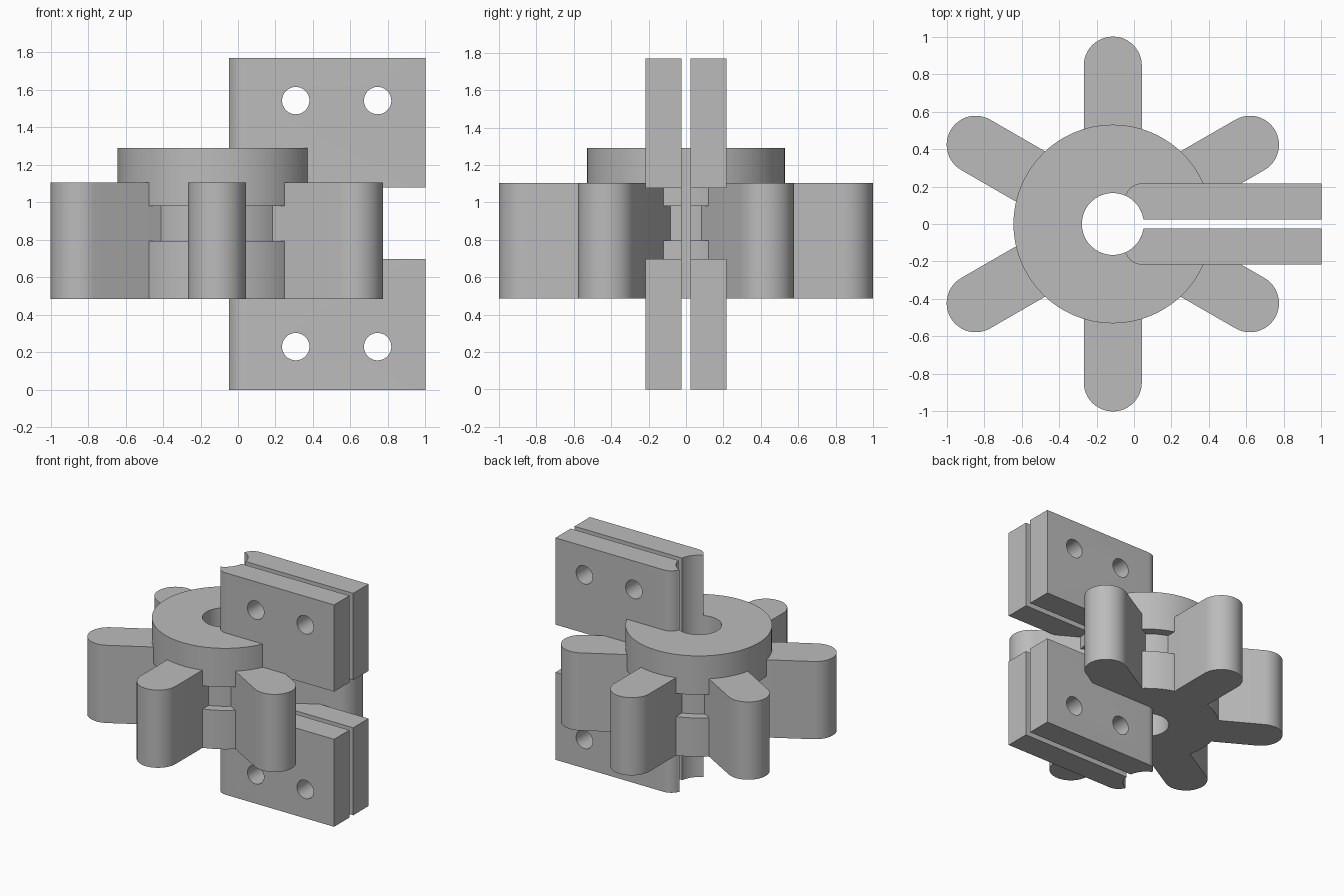
import bpy, bmesh
from math import sin, cos, radians, pi
from mathutils import Matrix

cube = bpy.data.objects.get("Cube")
if cube:
    bpy.data.objects.remove(cube, do_unlink=True)

CX = -0.113            # hub axis
BORE, HUB, GROOVE = 0.165, 0.53, 0.46
ARM_W, ARM_END = 0.155, 0.845
Z0, Z1, Z2 = 0.485, 1.105, 1.29
SLIT = 0.024

grey = bpy.data.materials.new("plain grey")
grey.use_nodes = True
grey.diffuse_color = (0.5, 0.5, 0.5, 1)
grey.node_tree.nodes["Principled BSDF"].inputs["Base Color"].default_value = (0.5, 0.5, 0.5, 1)


def arc(cx, cy, r, a0, a1, n):
    return [(cx + r * cos(radians(a0 + (a1 - a0) * i / n)),
             cy + r * sin(radians(a0 + (a1 - a0) * i / n))) for i in range(n + 1)]


def make(name, bm):
    bmesh.ops.recalc_face_normals(bm, faces=bm.faces)
    mesh = bpy.data.meshes.new(name)
    bm.to_mesh(mesh)
    bm.free()
    mesh.materials.append(grey)
    ob = bpy.data.objects.new(name, mesh)
    bpy.context.collection.objects.link(ob)
    return ob


def prism(name, outline, z0, z1, matrix=Matrix()):
    bm = bmesh.new()
    face = bm.faces.new([bm.verts.new((x, y, z0)) for x, y in outline])
    top = bmesh.ops.extrude_face_region(bm, geom=[face])["geom"]
    verts = [v for v in top if isinstance(v, bmesh.types.BMVert)]
    bmesh.ops.translate(bm, verts=verts, vec=(0, 0, z1 - z0))
    bm.transform(matrix)
    return make(name, bm)


def lathe(name, profile, steps):
    bm = bmesh.new()
    rings = [[bm.verts.new((r * cos(2 * pi * i / steps), r * sin(2 * pi * i / steps), z))
              for r, z in profile] for i in range(steps)]
    n = len(profile)
    for i in range(steps):
        a, b = rings[i], rings[(i + 1) % steps]
        for j in range(n):
            k = (j + 1) % n
            bm.faces.new((a[j], a[k], b[k], b[j]))
    bm.transform(Matrix.Translation((CX, 0, 0)))
    return make(name, bm)


def select(ob):
    bpy.ops.object.select_all(action='DESELECT')
    ob.select_set(True)
    bpy.context.view_layer.objects.active = ob


def combine(ob, tool, operation):
    select(ob)
    mod = ob.modifiers.new("combine", 'BOOLEAN')
    mod.operation, mod.object, mod.solver = operation, tool, 'EXACT'
    bpy.ops.object.modifier_apply(modifier=mod.name)
    bpy.data.objects.remove(tool, do_unlink=True)


def smooth(ob):
    select(ob)
    bpy.ops.object.shade_smooth_by_angle(angle=radians(30))


# Grooved hub with its bore
hub = lathe("hub", [(BORE, Z0), (HUB, Z0), (HUB, 0.795), (GROOVE, 0.795),
                    (GROOVE, 0.98), (HUB, 0.98), (HUB, Z2), (BORE, Z2)], 96)

# Six round-ended arms
for i in range(6):
    outline = [(0.4, -ARM_W)] + arc(ARM_END, 0, ARM_W, -90, 90, 24) + [(0.4, ARM_W)]
    place = Matrix.Translation((CX, 0, 0)) @ Matrix.Rotation(radians(30 + 60 * i), 4, 'Z')
    combine(hub, prism("arm", outline, Z0, Z1, place), 'UNION')

# Clamping slit from the bore outwards
slit = prism("slit", [(CX, -SLIT), (1.2, -SLIT), (1.2, SLIT), (CX, SLIT)], 0.2, 1.6)
combine(hub, slit, 'DIFFERENCE')
smooth(hub)

# Paired clamp plates: concave at the bore, rounded inner corner, two bolt holes
plate_outline = ([(1, SLIT)] + arc(CX, 0, BORE, 8.4, 67, 14)
                 + arc(0.045, 0.122, 0.095, 157, 90, 10) + [(1, 0.217)])
for level, z0, z1, hole_z in (("lower", 0, 0.698, 0.23), ("upper", 1.078, 1.77, 1.543)):
    for side, s in (("back", 1), ("front", -1)):
        plate = prism(f"{level}_{side}_plate", plate_outline, z0, z1, Matrix.Diagonal((1, s, 1, 1)))
        for x in (0.308, 0.745):
            turn = Matrix.Translation((x, 0, hole_z)) @ Matrix.Rotation(pi / 2, 4, 'X')
            bolt_hole = prism("bolt_hole", arc(0, 0, 0.073, 0, 352.5, 47), -0.4, 0.4, turn)
            combine(plate, bolt_hole, 'DIFFERENCE')
        smooth(plate)
